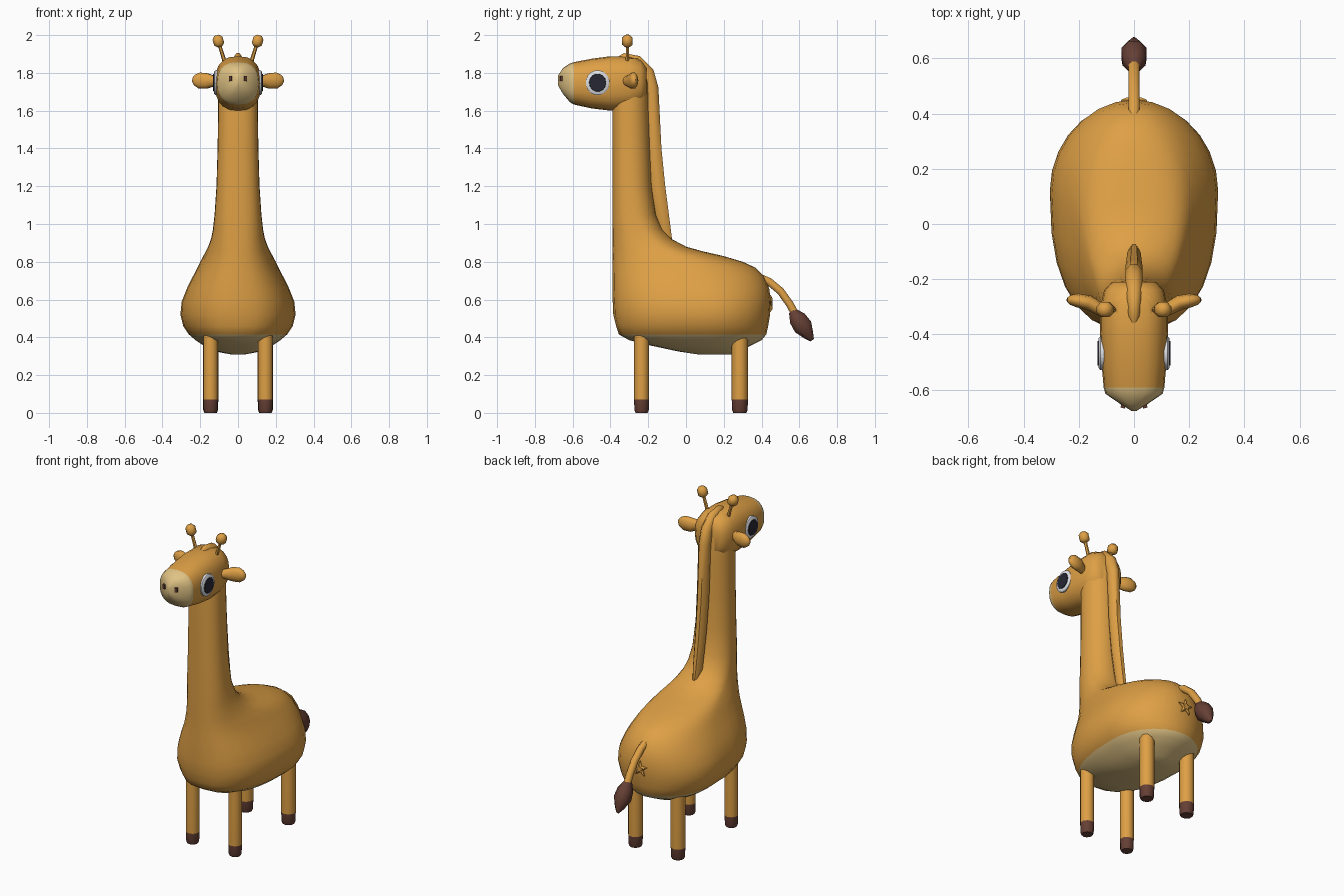
import bpy, bmesh, math
from mathutils import Vector


def material(name, rgb):
    m = bpy.data.materials.new(name)
    m.diffuse_color = (*rgb, 1)
    return m


ORANGE = material("warm_orange", (0.73, 0.35, 0.06))
CREAM = material("cream", (0.74, 0.54, 0.23))
BROWN = material("dark_brown", (0.13, 0.05, 0.035))
WHITE = material("eye_white", (0.76, 0.78, 0.82))
NAVY = material("pupil_navy", (0.02, 0.02, 0.035))


def loft(name, rings, mats, rule=None, angle=50):
    """Skin a list of equal-length point rings and cap both ends."""
    bm = bmesh.new()
    vr = [[bm.verts.new(p) for p in r] for r in rings]
    n = len(vr[0])
    for a, b in zip(vr, vr[1:]):
        for i in range(n):
            j = (i + 1) % n
            bm.faces.new((a[i], a[j], b[j], b[i]))
    bm.faces.new(vr[0])
    bm.faces.new(vr[-1])
    bmesh.ops.recalc_face_normals(bm, faces=bm.faces)
    for f in bm.faces:
        f.smooth = True
        if rule:
            f.material_index = rule(f.calc_center_median())
    me = bpy.data.meshes.new(name)
    bm.to_mesh(me)
    bm.free()
    for m in mats:
        me.materials.append(m)
    me.set_sharp_from_angle(angle=math.radians(angle))
    ob = bpy.data.objects.new(name, me)
    bpy.context.collection.objects.link(ob)
    return ob


def tube(name, pts, radii, ref, mats, n=8, rule=None, angle=50):
    """Sweep an oval along a path; radii are (along ref, across ref)."""
    pts = [Vector(p) for p in pts]
    rings = []
    for k, p in enumerate(pts):
        t = (pts[min(k + 1, len(pts) - 1)] - pts[max(k - 1, 0)]).normalized()
        a = Vector(ref)
        a = (a - t * a.dot(t)).normalized()
        b = t.cross(a)
        ra, rb = radii[k]
        rings.append([p + a * ra * math.cos(u) + b * rb * math.sin(u)
                      for u in (2 * math.pi * (i + 0.5) / n for i in range(n))])
    return loft(name, rings, mats, rule, angle)


def power(v, e):
    return math.copysign(abs(v) ** e, v)


# Body and neck: horizontal slices (z, front y, back y, half width, widest y)
slices = [
    (0.310, 0.06, 0.24, 0.04, 0.16), (0.325, -0.04, 0.28, 0.12, 0.14),
    (0.355, -0.18, 0.34, 0.18, 0.12), (0.385, -0.30, 0.40, 0.225, 0.12),
    (0.415, -0.355, 0.425, 0.26, 0.12), (0.46, -0.37, 0.435, 0.29, 0.12),
    (0.52, -0.385, 0.445, 0.305, 0.12), (0.59, -0.388, 0.45, 0.298, 0.11),
    (0.66, -0.39, 0.44, 0.27, 0.09), (0.72, -0.39, 0.415, 0.24, 0.06),
    (0.77, -0.39, 0.365, 0.214, 0.03), (0.80, -0.39, 0.30, 0.20, 0.0),
    (0.83, -0.39, 0.20, 0.184, -0.05), (0.855, -0.39, 0.09, 0.17, -0.10),
    (0.88, -0.39, 0.00, 0.158, -0.15), (0.92, -0.39, -0.075, 0.143, -0.2),
    (0.97, -0.39, -0.125, 0.133, -0.24), (1.05, -0.39, -0.16, 0.124, -0.27),
    (1.20, -0.39, -0.182, 0.114, -0.285), (1.40, -0.39, -0.19, 0.108, -0.29),
    (1.60, -0.39, -0.197, 0.105, -0.295), (1.75, -0.385, -0.20, 0.105, -0.295),
    (1.83, -0.37, -0.215, 0.10, -0.295), (1.875, -0.34, -0.25, 0.07, -0.295),
]
rings = []
for z, yf, yb, w, ym in slices:
    ring = []
    for i in range(28):
        u = 2 * math.pi * i / 28
        c, s = math.cos(u), math.sin(u)
        e = 0.8 if s < 0 else 1.0
        ring.append((w * power(c, e), ym + power(s, e) * ((yb - ym) if s > 0 else (ym - yf)), z))
    rings.append(ring)
loft("body_and_neck", rings, [ORANGE, CREAM], lambda c: int(c.z < 0.415), 70)

# Head: slices along y (y, half width, low z, high z)
rings = []
for y, w, z0, z1 in [(-0.678, 0.008, 1.735, 1.785), (-0.652, 0.05, 1.69, 1.825),
                     (-0.615, 0.104, 1.645, 1.85), (-0.592, 0.110, 1.632, 1.857),
                     (-0.50, 0.118, 1.612, 1.875), (-0.40, 0.123, 1.60, 1.888),
                     (-0.30, 0.122, 1.605, 1.887), (-0.24, 0.108, 1.63, 1.87),
                     (-0.21, 0.08, 1.67, 1.83)]:
    zm, h = (z0 + z1) / 2, (z1 - z0) / 2
    rings.append([(w * power(math.cos(u), 0.8), y, zm + h * power(math.sin(u), 0.8))
                  for u in (2 * math.pi * i / 20 for i in range(20))])
loft("head", rings, [ORANGE, CREAM], lambda c: int(c.y < -0.595), 60)

# Mane running from the brow down the back of the neck
tube("mane", [(0, -0.375, 1.865), (0, -0.33, 1.875), (0, -0.26, 1.86), (0, -0.205, 1.80),
              (0, -0.183, 1.72), (0, -0.167, 1.40), (0, -0.147, 1.20), (0, -0.115, 0.98),
              (0, -0.085, 0.90)],
     [(0.01, 0.012), (0.022, 0.032), (0.03, 0.036), (0.034, 0.04), (0.034, 0.04),
      (0.033, 0.04), (0.03, 0.04), (0.026, 0.036), (0.012, 0.015)], (1, 0, 0), [ORANGE])

# Tail and its tuft
tube("tail", [(0, 0.38, 0.72), (0, 0.44, 0.695), (0, 0.50, 0.645), (0, 0.55, 0.575), (0, 0.59, 0.50)],
     [(0.022, 0.022)] * 5, (1, 0, 0), [ORANGE])
tube("tail_tuft", [(0, 0.562, 0.54), (0, 0.59, 0.50), (0, 0.62, 0.455), (0, 0.65, 0.41), (0, 0.668, 0.385)],
     [(0.022, 0.022), (0.045, 0.05), (0.05, 0.055), (0.026, 0.03), (0.006, 0.012)],
     (1, 0, 0), [BROWN], 8)

# Small star-shaped bump under the tail
star = [(math.sin(math.pi * i / 5), math.cos(math.pi * i / 5), 0.05 if i % 2 == 0 else 0.022)
        for i in range(10)]
loft("rear_star", [[(x * r * k, y, 0.575 + z * r * k) for x, z, r in star]
                   for y, k in ((0.42, 1), (0.449, 1), (0.458, 0.6))], [ORANGE], None, 30)

for side, s in (("right", 1), ("left", -1)):
    # Legs with dark hooves
    for end, y, r in (("front", -0.235, 0.04), ("back", 0.285, 0.043)):
        tube(f"{end}_{side}_leg", [(s * 0.145, y, z) for z in (0, 0.015, 0.07, 0.25, 0.45)],
             [(k, k) for k in (r - 0.008, r - 0.002, r, r, r)], (1, 0, 0), [ORANGE, BROWN], 10,
             lambda c: int(c.z < 0.069))

    # Horns with knobs
    tube(f"{side}_horn", [(s * 0.068, -0.31, 1.85), (s * 0.10, -0.31, 1.955)],
         [(0.011, 0.011), (0.009, 0.009)], (0, 1, 0), [ORANGE], 6)
    tube(f"{side}_horn_knob", [(s * (0.104 + 0.3 * d), -0.31, 1.968 + d)
                               for d in (-0.03, -0.016, 0.015, 0.031)],
         [(k, k) for k in (0.013, 0.03, 0.03, 0.014)], (0, 1, 0), [ORANGE], 8)

    # Ears
    tube(f"{side}_ear", [(s * 0.09, -0.325, 1.757), (s * 0.13, -0.305, 1.757), (s * 0.165, -0.285, 1.757),
                         (s * 0.205, -0.277, 1.76), (s * 0.23, -0.275, 1.763), (s * 0.242, -0.275, 1.765)],
         [(0.022, 0.02), (0.03, 0.024), (0.043, 0.027), (0.044, 0.025), (0.03, 0.018), (0.012, 0.008)],
         (0, 0, 1), [ORANGE], 10)

    # Eyes: white disc with a dark pupil plate
    tube(f"{side}_eye_white", [(s * x, -0.468, 1.748) for x in (0.095, 0.122, 0.128)],
         [(0.066, 0.063), (0.066, 0.063), (0.057, 0.055)], (0, 0, 1), [WHITE], 16)
    tube(f"{side}_pupil", [(s * x, -0.468, 1.748) for x in (0.126, 0.132)],
         [(0.048, 0.046), (0.046, 0.044)], (0, 0, 1), [NAVY], 14)

    # Nostrils
    tube(f"{side}_nostril", [(s * 0.035, -0.64, 1.77), (s * 0.041, -0.667, 1.77)],
         [(0.022, 0.014), (0.019, 0.011)], (0, 0, 1), [BROWN], 4)
